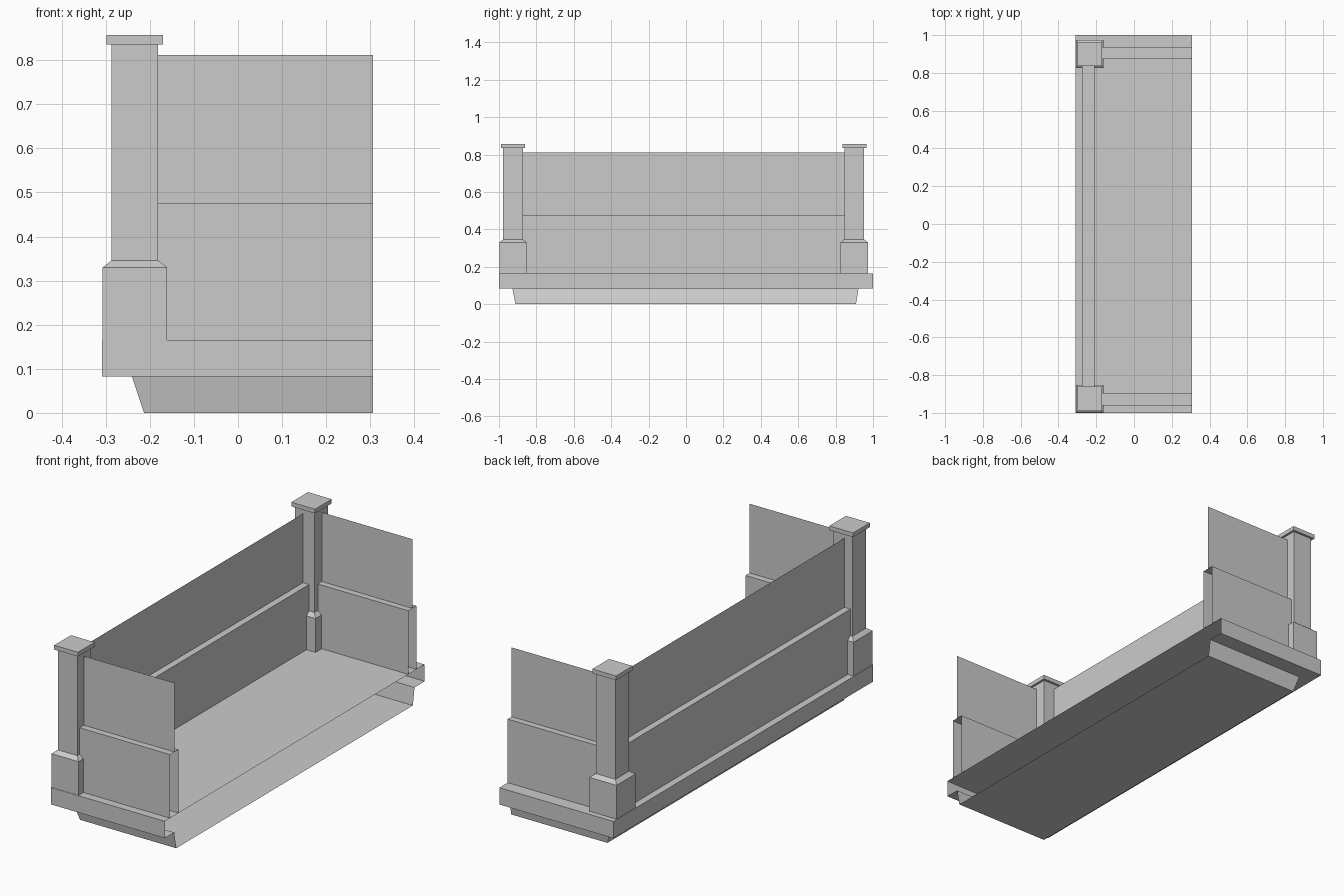
import bpy

cube = bpy.data.objects.get("Cube")
if cube:
    bpy.data.objects.remove(cube)

grey = bpy.data.materials.new("plain_grey")
grey.use_nodes = True
colour = (0.6, 0.6, 0.6, 1)
grey.diffuse_color = colour
grey.node_tree.nodes["Principled BSDF"].inputs["Base Color"].default_value = colour

OPEN_X = 0.306          # open side of the balcony
POST_X = -0.234
POST_Y = {"right": -0.925, "left": 0.9}


def ring(x0, x1, y0, y1, z):
    return [(x1, y0, z), (x0, y0, z), (x0, y1, z), (x1, y1, z)]


def loft(name, rings, closed=False, bottom=False, top=False):
    """Join four-point rings with quads; the +x side stays open unless closed."""
    verts = [p for r in rings for p in r]
    faces = []
    for k in range(len(rings) - 1):
        a, b = 4 * k, 4 * k + 4
        for i in range(4 if closed else 3):
            j = (i + 1) % 4
            faces.append((a + j, a + i, b + i, b + j))
    if bottom:
        faces.append((0, 1, 2, 3))
    if top:
        n = len(verts)
        faces.append((n - 1, n - 2, n - 3, n - 4))
    mesh = bpy.data.meshes.new(name)
    mesh.from_pydata(verts, [], faces)
    mesh.materials.append(grey)
    obj = bpy.data.objects.new(name, mesh)
    bpy.context.collection.objects.link(obj)
    return obj


def u_ring(x, y0, y1, z):
    return ring(x, OPEN_X, y0, y1, z)


# Floor slab with overhanging edge and tapered underside
loft("floor_slab", [
    u_ring(-0.213, -0.912, 0.909, 0),
    u_ring(-0.241, -0.928, 0.922, 0.083),
    u_ring(-0.309, -1, 1, 0.083),
    u_ring(-0.309, -1, 1, 0.165),
], bottom=True, top=True)

# Thick lower parapet, hollow and open at its ends
outer = (-0.275, -0.96, 0.936)
inner = (-0.21, -0.895, 0.874)
loft("lower_wall", [
    u_ring(*outer, 0.165),
    u_ring(*outer, 0.475),
    u_ring(*inner, 0.475),
    u_ring(*inner, 0.165),
])

# Thin upper panel centred on the parapet
panel = (-0.2425, -0.9275, 0.905)
loft("upper_panel", [u_ring(*panel, 0.475), u_ring(*panel, 0.812)])


# Corner posts: plinth, chamfer, shaft and flat cap
def square(y, half, z):
    return ring(POST_X - half, POST_X + half, y - half, y + half, z)


for side, y in POST_Y.items():
    steps = [(0.073, 0.165), (0.073, 0.33), (0.0525, 0.346), (0.0525, 0.836),
             (0.064, 0.836), (0.064, 0.857)]
    loft(side + "_post", [square(y, h, z) for h, z in steps],
         closed=True, top=True)
